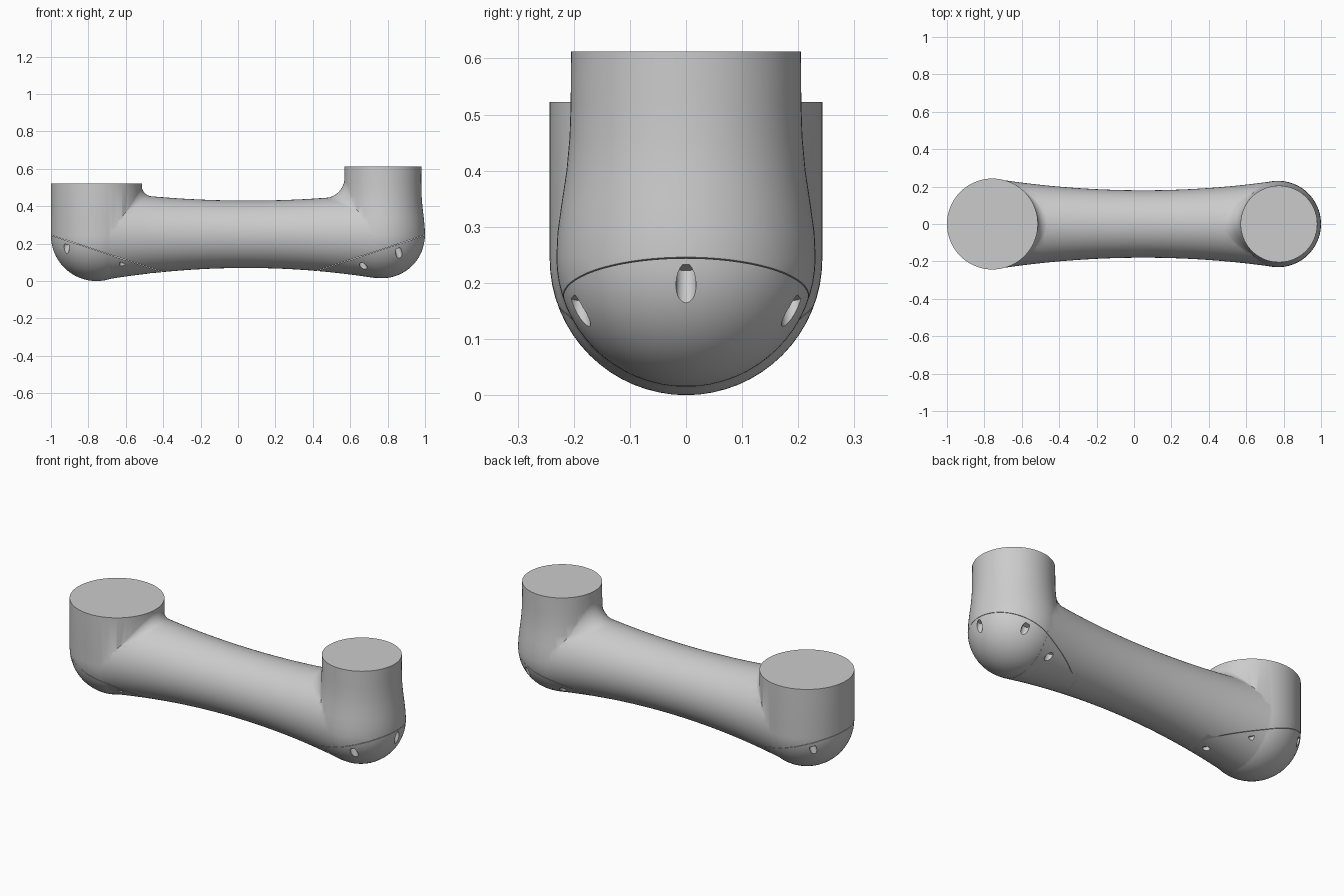
import bpy, bmesh
from math import sin, cos, pi, sqrt
from mathutils import Vector

if "Cube" in bpy.data.objects:
    bpy.data.objects.remove(bpy.data.objects["Cube"])

SEG = 72


def loft(name, rings):
    """Closed solid skinned through equal-length point loops."""
    bm = bmesh.new()
    loops = [[bm.verts.new(p) for p in ring] for ring in rings]
    n = len(loops[0])
    for a, b in zip(loops, loops[1:]):
        for i in range(n):
            bm.faces.new((a[i], a[(i + 1) % n], b[(i + 1) % n], b[i]))
    bm.faces.new(loops[0])
    bm.faces.new(loops[-1])
    bmesh.ops.recalc_face_normals(bm, faces=bm.faces)
    me = bpy.data.meshes.new(name)
    bm.to_mesh(me)
    bm.free()
    ob = bpy.data.objects.new(name, me)
    bpy.context.collection.objects.link(ob)
    return ob


def circle(center, r, u, v, n=SEG):
    c, u, v = Vector(center), Vector(u), Vector(v)
    return [c + r * (cos(2 * pi * i / n) * u + sin(2 * pi * i / n) * v) for i in range(n)]


def boolean(target, tool, op):
    mod = target.modifiers.new(op, 'BOOLEAN')
    mod.operation, mod.object, mod.solver = op, tool, 'EXACT'
    bpy.context.view_layer.objects.active = target
    bpy.ops.object.modifier_apply(modifier=mod.name)
    bpy.data.objects.remove(tool)


def post(name, x, zc, r, upper):
    """Vertical post with a hemispherical bottom; upper = (x, z, radius) rings."""
    bowl = [(x, zc - r * cos(t), max(r * sin(t), 0.002))
            for t in [pi / 2 * i / 16 for i in range(17)]]
    return loft(name, [circle((px, 0, z), pr, (1, 0, 0), (0, 1, 0))
                       for px, z, pr in bowl + upper])


def tube_radius(x):
    return 0.18 + (0.0625 if x < 0.05 else 0.0648) * ((x - 0.05) / 0.8) ** 2


def tube_center(x):
    return 0.25 - 0.007 * (x / 0.757) ** 2


def fillet(name, cx, R, s0, d, w=0.185):
    """Concave blend between a post and the top of the tube."""
    slices = []
    for i in range(33):
        y = w * (i / 16 - 1)
        s = s0 * (1 - 0.93 * (y / w) ** 2)
        xe = sqrt(R * R - y * y) - 0.001
        xend = cx + d * (xe + s)
        zt = tube_center(xend) + sqrt(tube_radius(xend) ** 2 - y * y) - 0.001
        sec = [(xe + s - s * cos(t), zt + s - s * sin(t))
               for t in [pi / 2 * k / 10 for k in range(11)]]
        sec += [(xe + s, zt - 0.03), (xe - 0.04, zt - 0.03), (xe - 0.04, zt + s)]
        slices.append([(cx + d * a, y, z) for a, z in sec])
    return loft(name, slices)


# Waisted tube
xs = [-0.72 + (0.735 + 0.72) * i / 36 for i in range(37)]
arm = loft("arm_link", [circle((x, 0, tube_center(x)), tube_radius(x), (0, 1, 0), (0, 0, 1))
                        for x in xs])

# End posts and their blends
boolean(arm, post("wide_post", -0.757, 0.243, 0.243, [(-0.757, 0.522, 0.243)]), 'UNION')
boolean(arm, post("narrow_post", 0.769, 0.246, 0.231,
                  [(0.769, 0.29, 0.229), (0.771, 0.34, 0.222), (0.773, 0.40, 0.213),
                   (0.774, 0.46, 0.2075), (0.775, 0.52, 0.2055), (0.775, 0.612, 0.205)]), 'UNION')
boolean(arm, fillet("wide_blend", -0.757, 0.243, 0.061, 1), 'UNION')
boolean(arm, fillet("narrow_blend", 0.775, 0.206, 0.11, -1), 'UNION')


def seam_z(x):
    return 0.245 - 0.33 * (1 - abs(x))


# Slanted cap seams and the screw pockets drilled square to them
pockets = {1: [(0.983, 0), (0.852, 0.188), (0.852, -0.188), (0.66, 0.143), (0.66, -0.143)],
           -1: [(0.912, 0.172), (0.912, -0.172), (0.615, 0.17), (0.615, -0.17), (0.46, 0)]}
for side, spots in pockets.items():
    slab = []
    for x in (0.28, 1.1):
        z = seam_z(x)
        slab.append([(side * x, y, z + h) for y, h in
                     ((-0.4, -0.001), (0.4, -0.001), (0.4, 0.001), (-0.4, 0.001))])
    boolean(arm, loft("seam_cutter", slab), 'DIFFERENCE')
    axis = Vector((-0.33 * side, 0, 1)).normalized()
    across = Vector((axis.z, 0, -axis.x))
    for x, y in spots:
        top = Vector((side * x, y, seam_z(x) - (0.012 if abs(y) < 0.01 else 0.022)))
        drill = [circle(top - axis * k, 0.018, across, (0, 1, 0), 20) for k in (0, 0.16)]
        boolean(arm, loft("pocket_cutter", drill), 'DIFFERENCE')

# Smooth shading with crisp rims
bpy.ops.object.select_all(action='DESELECT')
arm.select_set(True)
bpy.context.view_layer.objects.active = arm
bpy.ops.object.shade_smooth_by_angle(angle=0.6)
